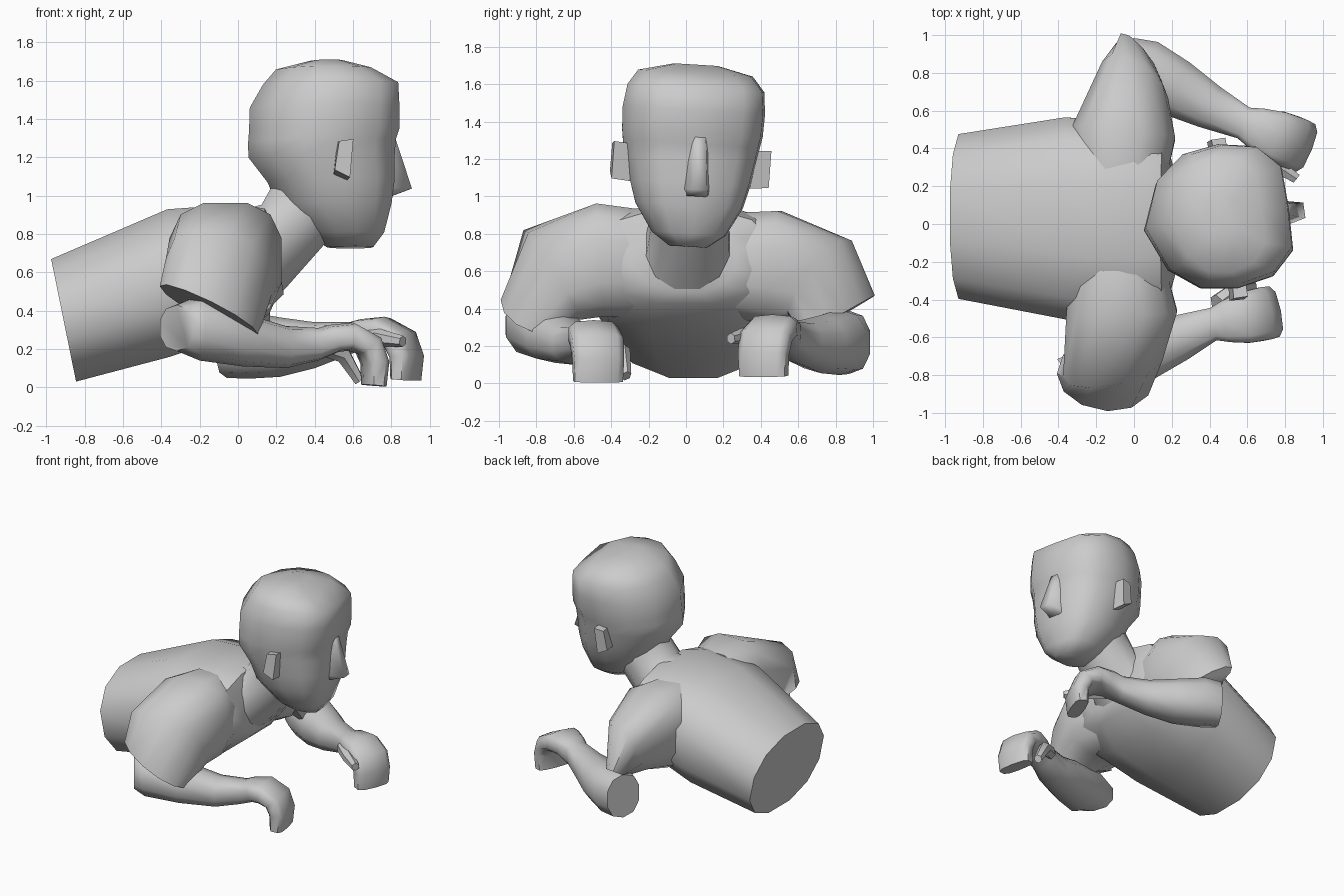
import bpy, bmesh, math
from mathutils import Vector, Matrix


def loft(name, rings, angle=55):
    """Bridge rings of equal point count, cap both ends."""
    bm = bmesh.new()
    vs = [[bm.verts.new(p) for p in r] for r in rings]
    n = len(vs[0])
    for a, b in zip(vs, vs[1:]):
        for i in range(n):
            j = (i + 1) % n
            bm.faces.new((a[i], a[j], b[j], b[i]))
    bm.faces.new(vs[0][::-1])
    bm.faces.new(vs[-1])
    bmesh.ops.recalc_face_normals(bm, faces=bm.faces)
    me = bpy.data.meshes.new(name)
    bm.to_mesh(me)
    bm.free()
    ob = bpy.data.objects.new(name, me)
    bpy.context.collection.objects.link(ob)
    bpy.ops.object.select_all(action='DESELECT')
    ob.select_set(True)
    bpy.context.view_layer.objects.active = ob
    bpy.ops.object.shade_smooth_by_angle(angle=math.radians(angle))
    return ob


def ring(c, u, v, n=12, p=2.0):
    """Superellipse ring about c with half axes u and v."""
    c, u, v = Vector(c), Vector(u), Vector(v)
    f = lambda t: math.copysign(abs(t) ** (2 / p), t)
    ang = [2 * math.pi * (i + 0.5) / n for i in range(n)]
    return [c + u * f(math.cos(a)) + v * f(math.sin(a)) for a in ang]


# torso, leaning up toward the neck
loft("torso", [
    ring((-0.91, 0.04, 0.35), (0.0, 0.45, 0), (-0.067, 0, 0.33), p=2.2),
    ring((-0.36, 0.03, 0.545), (0, 0.55, 0), (-0.01, 0, 0.395), p=2.5),
    ring((0.0, 0.0, 0.62), (0, 0.54, 0), (0, 0, 0.345), p=2.7),
    ring((0.16, 0.0, 0.68), (0, 0.47, 0), (-0.02, 0, 0.26), p=2.4),
    ring((0.21, 0.0, 0.66), (0, 0.28, 0), (-0.03, 0, 0.18))])

# neck
loft("neck", [
    ring((0.1, 0.0, 0.68), (0, 0.30, 0), (-0.07, 0, 0.26)),
    ring((0.19, 0.01, 0.74), (0, 0.23, 0), (-0.07, 0, 0.22)),
    ring((0.315, 0.02, 0.9), (0, 0.21, 0), (-0.14, 0, 0.16)),
    ring((0.42, 0.03, 1.02), (0, 0.19, 0), (-0.13, 0, 0.15))])

# head, turned and tilted slightly
HC = Vector((0.44, 0.018, 1.2))
HEAD = (Matrix.Translation(HC) @ Matrix.Rotation(math.radians(8), 4, 'Z')
        @ Matrix.Rotation(math.radians(-3.5), 4, 'X'))
half = [(0.98, 0.58), (0.66, 0.90), (0.15, 1), (-0.35, 0.93), (-0.75, 0.62)]
outline = [(1, 0)] + half + [(-1, 0)] + [(x, -y) for x, y in half[::-1]]
# height, back x, front x, half width
levels = [(.73, .46, .70, .10), (.80, .36, .75, .20), (.95, .20, .785, .29),
          (1.07, .15, .80, .325), (1.2, .05, .80, .355), (1.28, .05, .805, .37),
          (1.34, .055, .825, .38), (1.46, .06, .825, .385), (1.58, .13, .82, .37),
          (1.66, .20, .68, .31), (1.705, .38, .54, .12)]
loft("head", [[HEAD @ Vector(((b + f) / 2 - HC.x + x * (f - b) / 2, y * w, z - HC.z))
               for x, y in outline] for z, b, f, w in levels], 60)

# nose
loft("nose", [[HEAD @ Vector((x, y, z)) for x, y in
               ((0.32, -w), (t, -w * 0.55), (t, w * 0.55), (0.32, w))]
              for z, t, w in ((0.13, .372, .05), (0.04, .40, .06),
                              (-0.165, .465, .075), (-0.20, .37, .07))], 80)

# ears
for side, s in (("right", -1), ("left", 1)):
    loft(side + "_ear", [[HEAD @ Vector((x - 0.015, s * y, z - 0.02)) for x, z in r] for y, r in (
        (0.30, [(0.03, -0.09), (0.10, -0.12), (0.12, 0.08), (0.05, 0.08)]),
        (0.425, [(0.02, -0.07), (0.10, -0.11), (0.12, 0.09), (0.045, 0.08)]))], 30)

# sleeves
loft("right_sleeve", [
    ring((-0.08, -0.25, 0.64), (0.26, 0, 0), (0, 0, 0.30), p=2.4),
    ring((-0.065, -0.46, 0.66), (0.30, 0, 0), (0, -0.02, 0.31), p=2.8),
    ring((-0.10, -0.72, 0.58), (0.27, 0.04, -0.02), (-0.04, -0.14, 0.24), p=2.4),
    ring((-0.15, -0.80, 0.40), (0.25, -0.06, -0.11), (-0.06, -0.18, 0.08), p=2.1)])
loft("left_sleeve", [
    ring((-0.07, 0.25, 0.63), (0.25, 0, 0), (0, 0, 0.29), p=2.4),
    ring((-0.055, 0.48, 0.62), (0.28, -0.03, 0), (0, 0.02, 0.31), p=2.7),
    ring((0.0, 0.72, 0.55), (0.18, -0.10, 0), (0.02, 0.14, 0.22), p=2.3),
    ring((0.04, 0.82, 0.36), (0.12, -0.11, -0.06), (-0.03, 0.15, 0.09), p=2.2)])


def arm(name, rings, wrist, d, k):
    """Forearm tube flowing into a curled hand. d is the hand heading."""
    d = Vector((d[0], d[1], 0)).normalized()
    w = Vector((-d.y, d.x, 0))
    up = Vector((0, 0, 1))
    wrist = Vector(wrist)
    out = [ring(c, a, up * b, 10, 2.3) for c, a, b in [(c, Vector(a), b) for c, a, b in rings]]
    # along, height, half width, half thickness, downward pitch
    for s, z, a, b, t in ((0, 0, .09, .085, 0), (.08, .03, .115, .075, -20),
                          (.17, .04, .14, .075, 10), (.265, -.005, .145, .07, 50),
                          (.30, -.095, .14, .065, 85), (.295, -.215, .135, .055, 95)):
        t = math.radians(t)
        nrm = d * math.sin(t) + up * math.cos(t)
        out.append(ring(wrist + d * s * k + up * z, w * a, nrm * b, 10, 3.2))
    loft(name, out)


# forearms with hands, square-cut elbows
arm("right_arm", [((-0.32, -0.84, 0.31), (-.09, .13, 0), .12),
                  ((-0.20, -0.80, 0.31), (-.03, .17, 0), .17),
                  ((0.02, -0.70, 0.25), (-.03, .16, 0), .14),
                  ((0.25, -0.60, 0.21), (-.04, .12, 0), .11)],
    (0.42, -0.53, 0.225), (0.97, 0.20), 1.0)
arm("left_arm", [((-0.06, 0.87, 0.22), (.06, .12, 0), .17),
                 ((0.05, 0.82, 0.22), (.08, .15, 0), .175),
                 ((0.22, 0.72, 0.21), (.08, .14, 0), .155),
                 ((0.4, 0.62, 0.22), (.06, .11, 0), .12)],
    (0.58, 0.535, 0.255), (0.92, -0.37), 1.08)

# thumbs
for side, path in (("right", ((.44, -.42, .21), (.55, -.34, .17), (.63, -.32, .04))),
                   ("left", ((.62, .43, .26), (.74, .32, .26), (.86, .24, .24)))):
    d = (Vector(path[2]) - Vector(path[0])).normalized()
    u = d.cross(Vector((0, 0, 1))).normalized()
    v = u.cross(d)
    loft(side + "_thumb", [ring(c, u * r, v * r, 6) for c, r in zip(path, (.05, .045, .03))])
